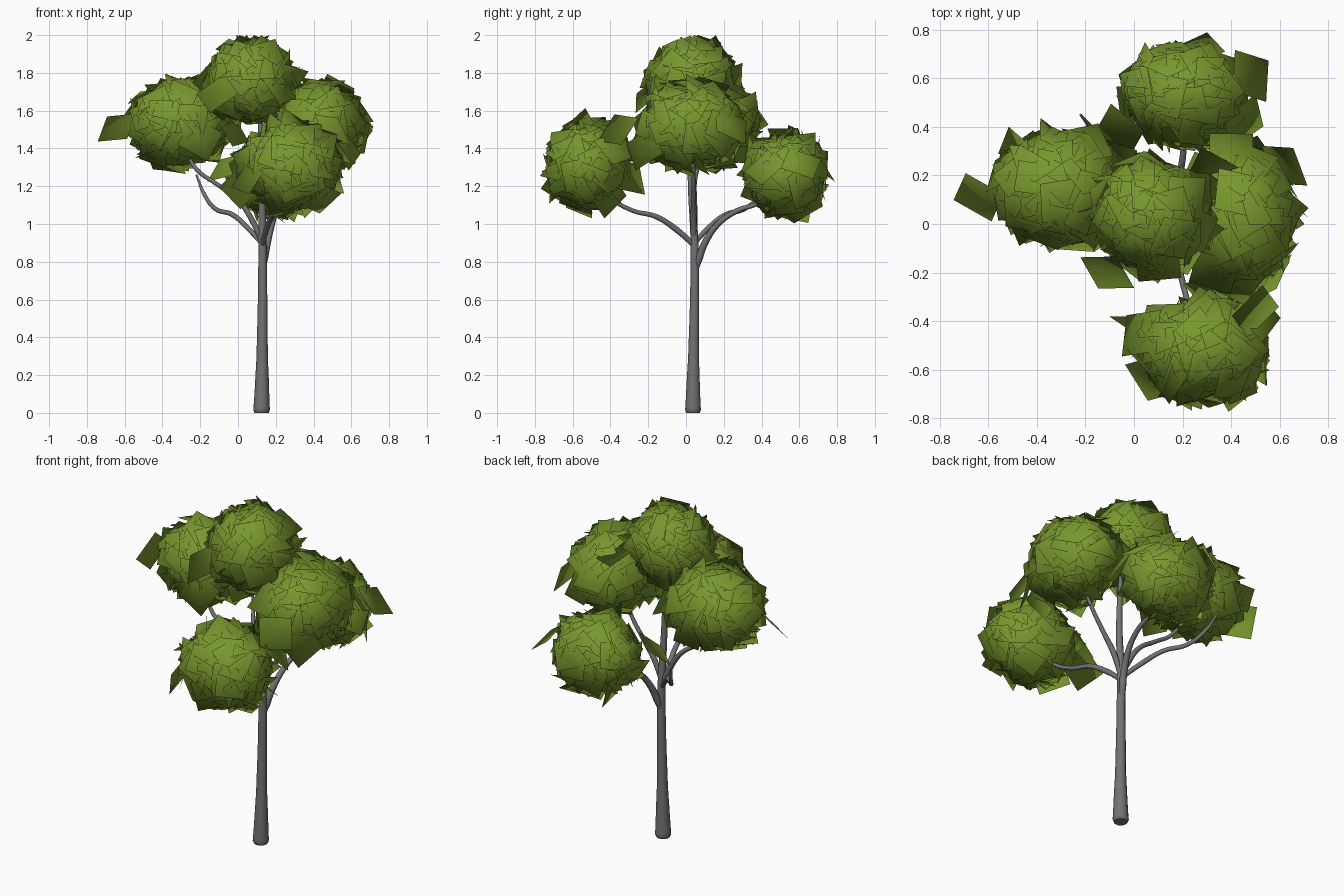
import bpy
import bmesh
import math
import random
from mathutils import Vector, Matrix

random.seed(11)
cube = bpy.data.objects.get("Cube")
if cube:
    bpy.data.objects.remove(cube, do_unlink=True)


def make_material(name, color):
    mat = bpy.data.materials.new(name)
    mat.use_nodes = True
    rgba = (*color, 1)
    mat.diffuse_color = rgba
    bsdf = next(n for n in mat.node_tree.nodes if n.type == 'BSDF_PRINCIPLED')
    bsdf.inputs["Base Color"].default_value = rgba
    bsdf.inputs["Roughness"].default_value = 0.9
    return mat


bark = make_material("grey_bark", (0.17, 0.17, 0.17))
leaf = make_material("leaf_green", (0.19, 0.31, 0.028))


def add_object(name, mesh, mat):
    obj = bpy.data.objects.new(name, mesh)
    bpy.context.scene.collection.objects.link(obj)
    mesh.materials.clear()
    mesh.materials.append(mat)
    return obj


def limb(name, points):
    """Tapered smooth tube through (x, y, z, radius) points."""
    curve = bpy.data.curves.new(name + "_path", 'CURVE')
    curve.dimensions = '3D'
    curve.bevel_depth = 1
    curve.bevel_resolution = 3
    curve.resolution_u = 5
    curve.use_fill_caps = True
    spline = curve.splines.new('BEZIER')
    spline.bezier_points.add(len(points) - 1)
    for bp, (x, y, z, r) in zip(spline.bezier_points, points):
        bp.co = (x, y, z)
        bp.radius = r
        bp.handle_left_type = bp.handle_right_type = 'AUTO'
    helper = bpy.data.objects.new(name + "_helper", curve)
    bpy.context.scene.collection.objects.link(helper)
    bpy.context.view_layer.update()
    deps = bpy.context.evaluated_depsgraph_get()
    mesh = bpy.data.meshes.new_from_object(helper.evaluated_get(deps))
    bpy.data.objects.remove(helper, do_unlink=True)
    obj = add_object(name, mesh, bark)
    bpy.ops.object.select_all(action='DESELECT')
    obj.select_set(True)
    bpy.context.view_layer.objects.active = obj
    bpy.ops.object.shade_smooth_by_angle(angle=math.radians(50))


# Trunk and branches
limb("trunk", [(.125, .037, 0, .038), (.125, .037, .015, .044), (.127, .038, .15, .037),
               (.128, .04, .3, .03), (.13, .045, .6, .025), (.13, .045, .9, .022),
               (.125, .025, 1.25, .017), (.11, .035, 1.75, .008)])
limb("back_branch", [(.13, .055, .765, .014), (.14, .07, .82, .02), (.155, .1, .9, .019),
                     (.18, .17, 1.0, .016), (.2, .27, 1.07, .014), (.21, .4, 1.12, .011),
                     (.22, .53, 1.28, .006)])
limb("front_branch", [(.13, .04, .89, .014), (.15, -.05, .97, .016), (.18, -.16, 1.04, .014),
                      (.21, -.28, 1.07, .012), (.24, -.4, 1.14, .011), (.27, -.52, 1.3, .006)])
limb("right_branch", [(.13, .045, .9, .014), (.08, .045, 1.01, .016), (.0, .045, 1.13, .014),
                      (-.11, .045, 1.21, .012), (-.22, .06, 1.29, .011), (-.32, .12, 1.5, .006)])
limb("back_right_branch", [(.125, .045, .9, .013), (.05, .12, .98, .014), (-.03, .21, 1.05, .013),
                           (-.12, .31, 1.08, .012), (-.18, .4, 1.16, .01),
                           (-.22, .45, 1.26, .005)])
limb("left_branch", [(.13, .04, .92, .014), (.18, .04, 1.04, .016), (.25, .04, 1.14, .013),
                     (.33, .04, 1.26, .011), (.44, .03, 1.5, .006)])


def add_card(bm, center, normal, size):
    """Square leaf card facing along the normal with a random spin."""
    turn = Vector(normal).to_track_quat('Z', 'Y').to_matrix().to_4x4()
    spin = Matrix.Rotation(random.uniform(0, math.pi), 4, 'Z')
    place = Matrix.Translation(center) @ turn @ spin
    h = size / 2
    bm.faces.new([bm.verts.new(place @ Vector((a * h, b * h, 0)))
                  for a, b in ((-1, -1), (1, -1), (1, 1), (-1, 1))])


def foliage(name, center, radii, strays=(), count=170):
    """Clump of leaf cards laid over an ellipsoid, shaded as one round mass."""
    center = Vector(center)
    bm = bmesh.new()
    golden = math.pi * (3 - math.sqrt(5))
    for i in range(count):
        z = 1 - 2 * (i + .5) / count
        ring = math.sqrt(1 - z * z)
        d = Vector((ring * math.cos(i * golden), ring * math.sin(i * golden), z))
        pos = Vector([a * r for a, r in zip(d, radii)]) * random.uniform(.72, .91)
        normal = Vector([a / r for a, r in zip(d, radii)]).normalized()
        normal += Vector([random.gauss(0, .33) for _ in range(3)])
        add_card(bm, center + pos, normal, random.uniform(.12, .18))
    for pos, normal in strays:
        add_card(bm, Vector(pos), Vector(normal), .18)
    # Keep every card inside the crown height
    for v in bm.verts:
        v.co.z = min(v.co.z, 2.0)
    mesh = bpy.data.meshes.new(name)
    bm.to_mesh(mesh)
    bm.free()
    mesh.shade_smooth()
    normals = [Vector([(a - c) / r ** 2 for a, c, r in zip(v.co, center, radii)]).normalized()
               for v in mesh.vertices]
    mesh.normals_split_custom_set_from_vertices(normals)
    add_object(name, mesh, leaf)


# Leaf clumps, with a few cards standing out from each
foliage("top_foliage", (.07, .035, 1.755), (.24, .235, .235),
        [((-.11, -.2, 1.69), (-.4, -.7, .6)), ((.28, .1, 1.76), (.6, .2, .7)),
         ((.32, .2, 1.7), (.3, .3, .9)), ((.22, -.12, 1.72), (.6, -.5, .5))])
foliage("right_foliage", (-.31, .15, 1.535), (.285, .25, .24),
        [((-.64, .11, 1.51), (-.4, -.6, .65)), ((-.06, .26, 1.55), (.5, .5, .6)),
         ((-.5, .12, 1.62), (-.5, 0, .8)), ((-.03, .08, 1.5), (.6, -.4, .4)),
         ((-.2, -.08, 1.45), (.1, -.9, .3)), ((-.2, .33, 1.62), (.1, .6, .7))])
foliage("front_foliage", (.29, -.52, 1.305), (.27, .225, .245),
        [((.03, -.45, 1.35), (-.6, .3, .7)), ((.06, -.64, 1.25), (-.6, -.5, .5)),
         ((.51, -.37, 1.4), (.6, .3, .6)), ((.02, -.42, 1.2), (-.3, -.9, .3)),
         ((.3, -.3, 1.25), (.6, .6, .4))])
foliage("left_foliage", (.44, .03, 1.52), (.235, .3, .25),
        [((.62, .24, 1.52), (.6, .5, .6)), ((.4, .3, 1.58), (0, .6, .8)),
         ((.5, -.36, 1.5), (.6, -.5, .6)), ((.33, -.2, 1.6), (-.2, -.6, .7)),
         ((.57, -.22, 1.4), (.7, -.5, .3)), ((.42, -.26, 1.43), (.1, -.9, .4)),
         ((.28, -.17, 1.45), (-.5, -.7, .3)), ((.28, .2, 1.6), (-.5, .4, .7))])
foliage("back_foliage", (.21, .54, 1.265), (.265, .215, .23),
        [((.48, .61, 1.32), (.6, .2, .7)), ((-.06, .38, 1.3), (-.5, -.4, .7)),
         ((.45, .42, 1.3), (.6, -.4, .6)), ((.3, .36, 1.3), (.3, -.8, .4))])
